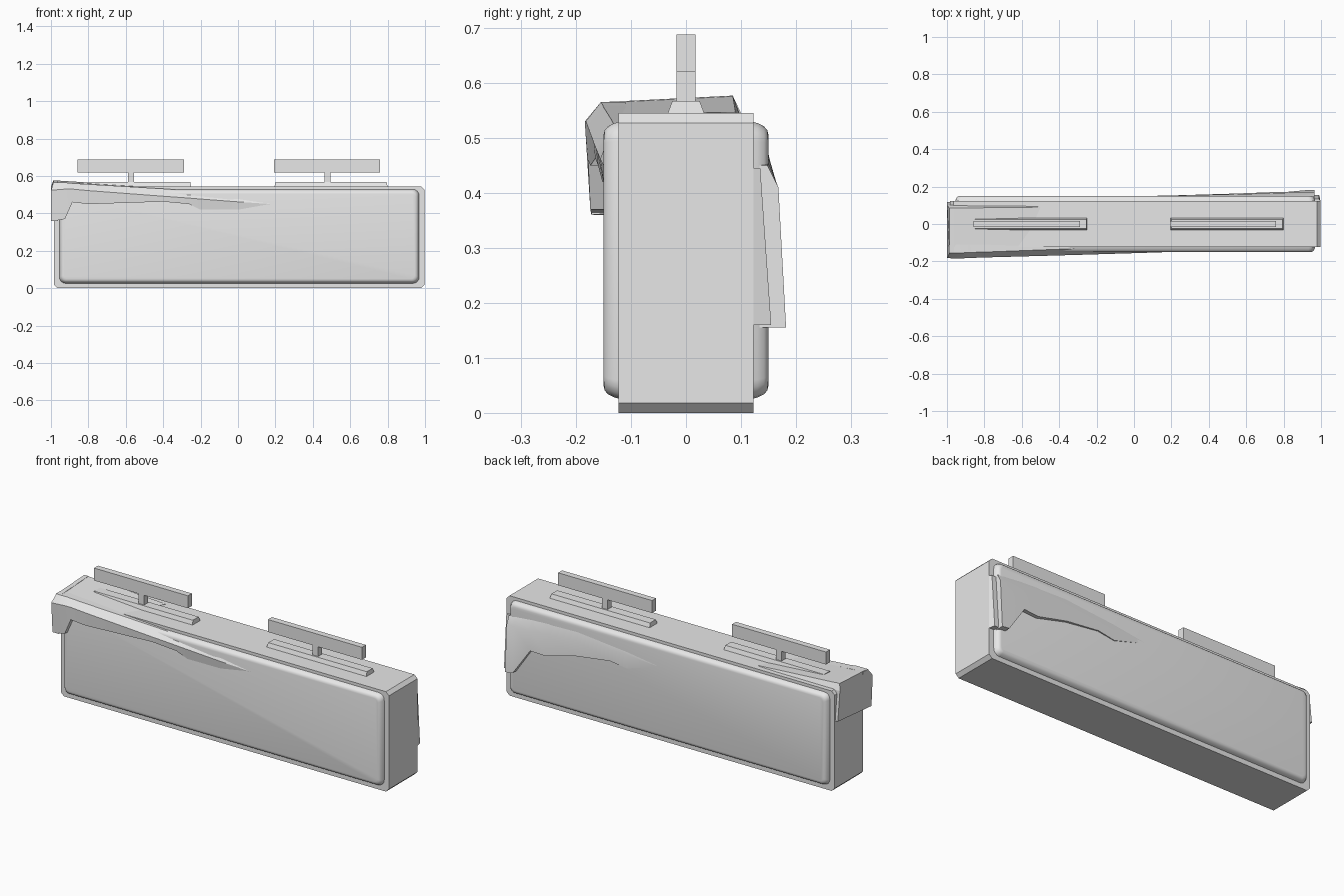
import bpy, bmesh, math

old = bpy.data.objects.get("Cube")
if old:
    bpy.data.objects.remove(old)

grey = bpy.data.materials.new("light grey")
grey.use_nodes = True
grey.diffuse_color = (0.8, 0.8, 0.8, 1)
grey.node_tree.nodes["Principled BSDF"].inputs["Base Color"].default_value = grey.diffuse_color


def loft(name, sections, smooth=False):
    """Skin a closed solid through rings with equal point counts."""
    bm = bmesh.new()
    rings = [[bm.verts.new(p) for p in s] for s in sections]
    n = len(rings[0])
    for a, b in zip(rings, rings[1:]):
        for i in range(n):
            j = (i + 1) % n
            bm.faces.new((a[i], a[j], b[j], b[i]))
    bm.faces.new(rings[0][::-1])
    bm.faces.new(rings[-1])
    bmesh.ops.recalc_face_normals(bm, faces=bm.faces)
    mesh = bpy.data.meshes.new(name)
    bm.to_mesh(mesh)
    bm.free()
    mesh.materials.append(grey)
    obj = bpy.data.objects.new(name, mesh)
    bpy.context.collection.objects.link(obj)
    if smooth:
        bpy.ops.object.select_all(action='DESELECT')
        obj.select_set(True)
        bpy.context.view_layer.objects.active = obj
        bpy.ops.object.shade_smooth_by_angle(angle=math.radians(30))
    return obj


def rounded(x0, x1, z0, z1, r, y, steps):
    """Rectangle in the xz plane with rounded or chamfered corners."""
    pts = []
    corners = ((x1 - r, z1 - r), (x0 + r, z1 - r), (x0 + r, z0 + r), (x1 - r, z0 + r))
    for k, (cx, cz) in enumerate(corners):
        for i in range(steps + 1):
            a = math.pi / 2 * (k + i / steps)
            pts.append((cx + r * math.cos(a), y, cz + r * math.sin(a)))
    return pts


def rect(x0, x1, hy, z):
    return [(x0, -hy, z), (x1, -hy, z), (x1, hy, z), (x0, hy, z)]


# Main case
loft("sign_case", [rounded(-0.983, 0.997, 0, 0.545, 0.018, y, 1) for y in (-0.123, 0.123)])

# Raised display panels on both long faces
for side, name in ((-1, "front_panel"), (1, "back_panel")):
    layers = ((0.115, 0), (0.13, 0.004), (0.142, 0.01), (0.148, 0.017), (0.15, 0.026))
    loft(name, [rounded(-0.957 + d, 0.971 - d, 0.024 + d, 0.531 - d, 0.035 - d * 0.6, side * y, 4)
                for y, d in layers], True)

# Hanging mounts: tapered foot, post and bar
for x, name in ((-0.57, "right"), (0.48, "left")):
    loft(name + "_mount_foot", [rect(x - 0.285, x + 0.32, 0.035, 0.54),
                                rect(x - 0.28, x + 0.315, 0.025, 0.567)])
    loft(name + "_mount_post", [rect(x - 0.018, x + 0.015, 0.017, z) for z in (0.56, 0.625)])
    loft(name + "_mount_bar", [rect(x - 0.287, x + 0.28, 0.017, z) for z in (0.62, 0.688)])


def drape(name, inner, columns):
    """Sheet: each column is x, top z, top y, fold z, fold y, hem z, hem y."""
    loft(name, [[(x, inner, tz), (x, ty, tz), (x, fy, fz), (x, hy, hz), (x, inner, hz)]
                for x, tz, ty, fz, fy, hz, hy in columns], True)


# Drape tapering along the front
drape("front_drape", -0.11, [
    (-0.99, 0.565, -0.155, 0.525, -0.183, 0.36, -0.172),
    (-0.925, 0.565, -0.155, 0.53, -0.184, 0.37, -0.174),
    (-0.885, 0.561, -0.152, 0.53, -0.182, 0.46, -0.178),
    (-0.8, 0.556, -0.15, 0.522, -0.179, 0.45, -0.174),
    (-0.4, 0.532, -0.135, 0.492, -0.168, 0.463, -0.165),
    (-0.26, 0.522, -0.13, 0.482, -0.164, 0.45, -0.16),
    (-0.2, 0.516, -0.13, 0.477, -0.162, 0.42, -0.152),
    (0, 0.49, -0.145, 0.462, -0.156, 0.42, -0.15),
    (0.18, 0.452, -0.149, 0.45, -0.15, 0.445, -0.149)])

# Drape tapering along the back
drape("back_drape", 0.12, [
    (0.965, 0.45, 0.148, 0.41, 0.168, 0.155, 0.182),
    (0.92, 0.46, 0.148, 0.41, 0.168, 0.16, 0.181),
    (0.82, 0.47, 0.148, 0.41, 0.167, 0.305, 0.172),
    (0.73, 0.475, 0.148, 0.42, 0.164, 0.3, 0.17),
    (0.55, 0.48, 0.148, 0.43, 0.159, 0.345, 0.163),
    (0.35, 0.46, 0.148, 0.43, 0.155, 0.37, 0.157),
    (0.25, 0.45, 0.148, 0.43, 0.153, 0.355, 0.154),
    (0.06, 0.42, 0.149, 0.415, 0.15, 0.41, 0.149)])

# Narrow return of the back drape at the case edge
loft("back_drape_edge", [[(0.96, 0.12, z), (0.997, 0.123, z), (0.99, y, z), (0.96, y, z)]
                         for z, y in ((0.16, 0.155), (0.445, 0.135))])

# Drape folded over the end
loft("end_drape", [
    [(x, -0.172, 0.36), (x, 0.118, 0.385), (x, 0.1, 0.545), (x - d, 0.085, 0.577),
     (x - d, -0.155, 0.565), (x, -0.183, 0.525)]
    for x, d in ((-0.999, -0.012), (-0.962, 0))])

# Sheet lying on the top and sinking into the case
loft("top_drape", [
    [(-0.987, -0.155, 0.565), (-0.987, 0.085, 0.577), (-0.987, 0.1, 0.54), (-0.987, -0.15, 0.54)],
    [(-0.6, -0.14, 0.543), (-0.5, 0.09, 0.547), (-0.5, 0.1, 0.535), (-0.6, -0.12, 0.53)]])
